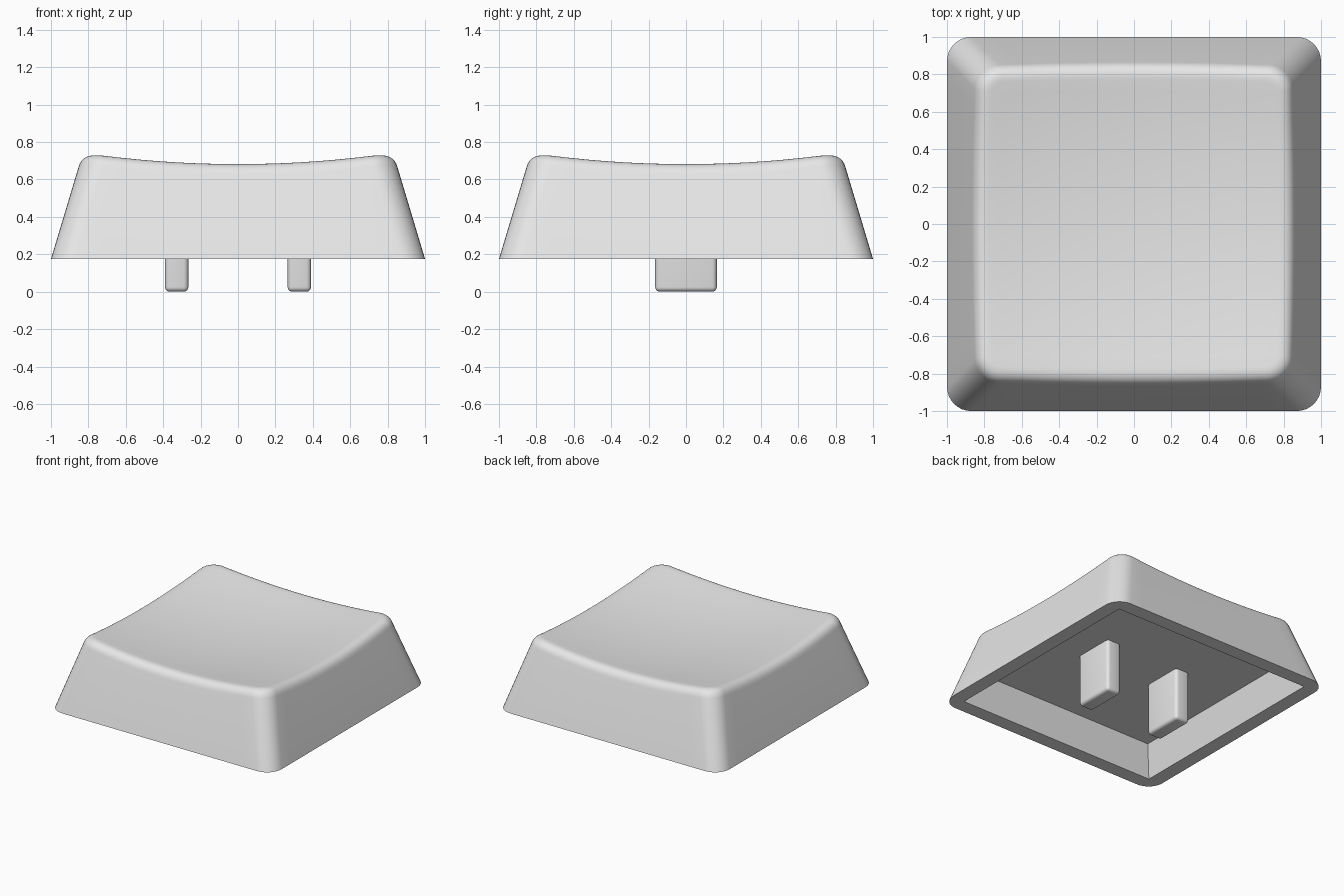
import bpy, bmesh, math
from mathutils import Vector

if "Cube" in bpy.data.objects:
    bpy.data.objects.remove(bpy.data.objects["Cube"])

BASE_Z, SLOPE, CORNER_R = 0.175, 0.30, 0.13
CEILING_Z, CAVITY_RIM, CAVITY_TOP = 0.42, 0.885, 0.82
FILLET = 0.07

grey = bpy.data.materials.new("light_grey")
grey.diffuse_color = (0.8, 0.8, 0.8, 1)
grey.use_nodes = True
grey.node_tree.nodes["Principled BSDF"].inputs["Base Color"].default_value = grey.diffuse_color


def dish(x, y):
    return 0.626 + 0.091 * (x * x + y * y)


def outline(half, r, arc=8, edge=16):
    """Rounded square, counter-clockwise, with extra points along the sides."""
    pts, c = [], half - r
    for q in range(4):
        a0 = q * math.pi / 2
        ca, sa = round(math.cos(a0)), round(math.sin(a0))
        local = [(half, -c + 2 * c * i / edge) for i in range(edge)]
        local += [(c + r * math.cos(t), c + r * math.sin(t))
                  for t in (math.pi / 2 * i / arc for i in range(arc))]
        pts += [(x * ca - y * sa, x * sa + y * ca) for x, y in local]
    return pts


def finish(bm, name):
    bmesh.ops.remove_doubles(bm, verts=bm.verts, dist=1e-5)
    bmesh.ops.recalc_face_normals(bm, faces=bm.faces)
    mesh = bpy.data.meshes.new(name)
    bm.to_mesh(mesh)
    bm.free()
    mesh.materials.append(grey)
    ob = bpy.data.objects.new(name, mesh)
    bpy.context.collection.objects.link(ob)
    bpy.ops.object.select_all(action='DESELECT')
    ob.select_set(True)
    bpy.context.view_layer.objects.active = ob
    bpy.ops.object.shade_smooth_by_angle(angle=math.radians(35))
    return ob


# Key shell: rings run from the cavity ceiling, around the rim, up to the dish
base = outline(1.0, CORNER_R)
count = len(base)
rim = [tuple(max(-CAVITY_RIM, min(CAVITY_RIM, v)) for v in p) for p in base]
k = CAVITY_TOP / CAVITY_RIM
rings = [[Vector((x * k, y * k, CEILING_Z)) for x, y in rim],
         [Vector((x, y, BASE_Z)) for x, y in rim],
         [Vector((x, y, BASE_Z)) for x, y in base]]

# Sharp upper edge where the sloped sides meet the dish
sharp, inner = [], []
for i in range(count):
    z = 0.7
    for _ in range(8):
        half = 1 - SLOPE * (z - BASE_Z)
        x, y = outline(half, CORNER_R)[i]
        z = dish(x, y)
    sharp.append(Vector((x, y, z)))
    x, y = outline(half - FILLET, CORNER_R - FILLET)[i]
    inner.append(Vector((x, y, dish(x, y))))

# Rounded upper edge
for s in range(9):
    t, ring = s / 8, []
    for b, p, q in zip(rings[2], sharp, inner):
        low = p + (b - p).normalized() * FILLET
        ring.append(low * (1 - t) ** 2 + p * 2 * t * (1 - t) + q * t * t)
    rings.append(ring)

# Scooped top
for s in range(11, 0, -1):
    f = s / 12
    rings.append([Vector((p.x * f, p.y * f, dish(p.x * f, p.y * f))) for p in inner])

bm = bmesh.new()
loops = [[bm.verts.new(p) for p in ring] for ring in rings]
for a, b in zip(loops, loops[1:]):
    for i in range(count):
        j = (i + 1) % count
        bm.faces.new((a[i], a[j], b[j], b[i]))
bm.faces.new(loops[0])
centre = bm.verts.new((0, 0, dish(0, 0)))
for i in range(count):
    bm.faces.new((loops[-1][i], loops[-1][(i + 1) % count], centre))
finish(bm, "key_shell")

# Two mounting prongs
for side, name in ((-1, "left_prong"), (1, "right_prong")):
    bm = bmesh.new()
    bmesh.ops.create_cube(bm, size=1)
    for v in bm.verts:
        v.co = Vector((v.co.x * 0.125 + side * 0.328, v.co.y * 0.33, (v.co.z + 0.5) * 0.46))
    edges = [e for e in bm.edges if min(v.co.z for v in e.verts) < 0.1]
    bmesh.ops.bevel(bm, geom=edges, offset=0.025, segments=4, profile=0.5, affect='EDGES')
    finish(bm, name)
